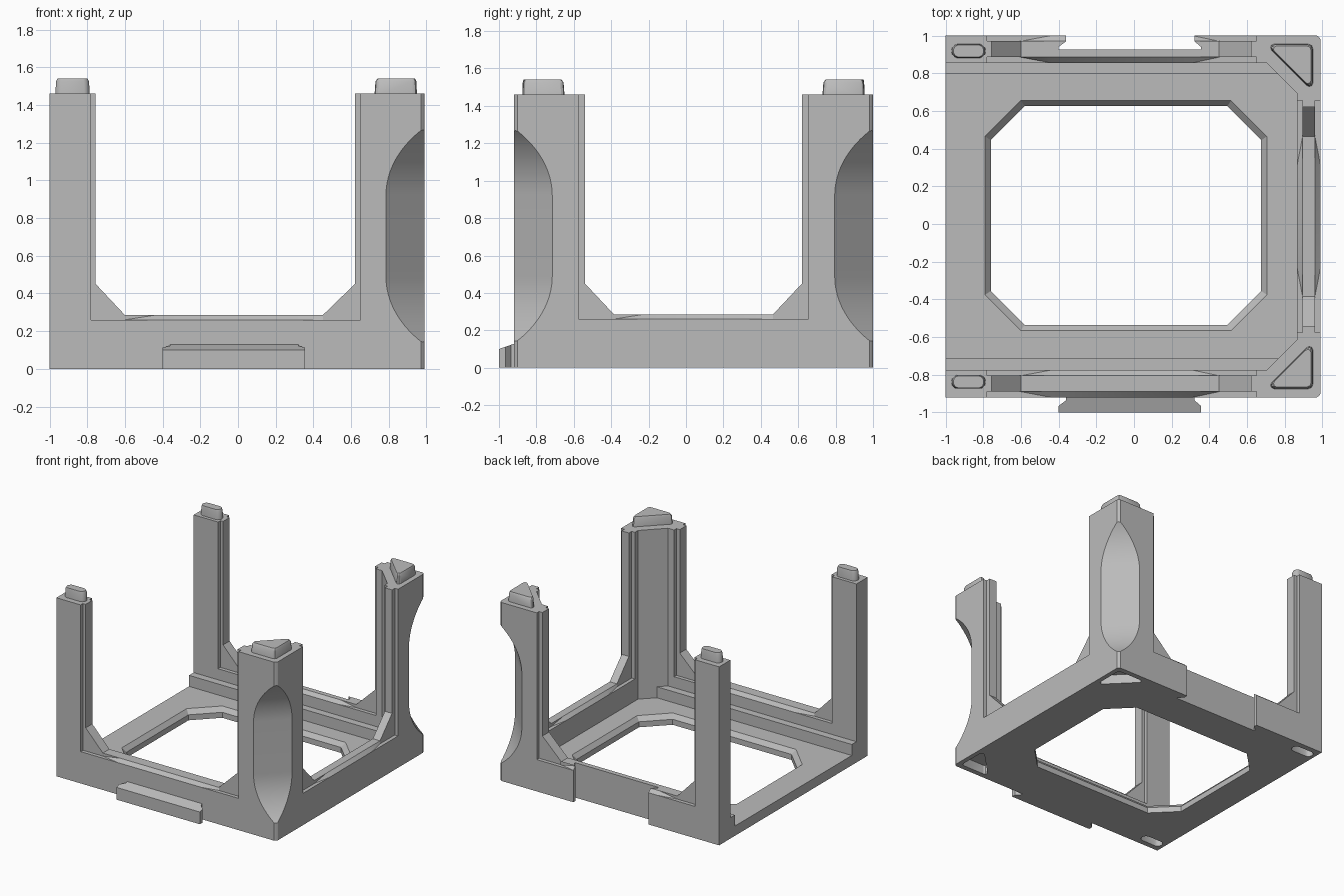
import bpy
import bmesh
import math

cube = bpy.data.objects.get("Cube")
if cube:
    bpy.data.objects.remove(cube, do_unlink=True)

grey = bpy.data.materials.new("plain grey")
grey.use_nodes = True
colour = (0.5, 0.5, 0.5, 1)
grey.diffuse_color = colour
grey.node_tree.nodes["Principled BSDF"].inputs["Base Color"].default_value = colour

# Main heights and plan limits
LEFT, RIGHT, FRONT = -1.0, 0.99, -0.92
WALL_IN, SIDE_IN = -0.775, 0.865
FLOOR, LEDGE, WALL, RIM, TOP = 0.08, 0.17, 0.26, 0.285, 1.46


def back(y):
    """Mirror a front depth to the back of the frame."""
    return 0.08 - y


def flip(points):
    return [(x, back(y)) for x, y in points]


def loft(name, rings):
    """Solid through rings of equally many 3D points."""
    bm = bmesh.new()
    loops = [[bm.verts.new(p) for p in ring] for ring in rings]
    n = len(loops[0])
    bm.faces.new(loops[0])
    bm.faces.new(loops[-1])
    for a, b in zip(loops, loops[1:]):
        for i in range(n):
            j = (i + 1) % n
            bm.faces.new((a[i], a[j], b[j], b[i]))
    bmesh.ops.recalc_face_normals(bm, faces=bm.faces)
    mesh = bpy.data.meshes.new(name)
    bm.to_mesh(mesh)
    bm.free()
    mesh.materials.append(grey)
    obj = bpy.data.objects.new(name, mesh)
    bpy.context.collection.objects.link(obj)
    return obj


def prism(name, points, lo, hi, axis="z"):
    place = {"x": lambda p, h: (h, p[0], p[1]),
             "y": lambda p, h: (p[0], h, p[1]),
             "z": lambda p, h: (p[0], p[1], h)}[axis]
    return loft(name, [[place(p, h) for p in points] for h in (lo, hi)])


def box(name, x0, x1, y0, y1, z0, z1):
    return prism(name, [(x0, y0), (x1, y0), (x1, y1), (x0, y1)], z0, z1)


def combine(target, tool, operation):
    mod = target.modifiers.new("shape", "BOOLEAN")
    mod.object, mod.operation, mod.solver = tool, operation, "EXACT"
    bpy.context.view_layer.objects.active = target
    bpy.ops.object.modifier_apply(modifier=mod.name)
    bpy.data.objects.remove(tool, do_unlink=True)


def octagon(x0, x1, y0, y1, c, z):
    return [(x0 + c, y0, z), (x1 - c, y0, z), (x1, y0 + c, z), (x1, y1 - c, z),
            (x1 - c, y1, z), (x0 + c, y1, z), (x0, y1 - c, z), (x0, y0 + c, z)]


def scaled(points, s, z):
    cx = sum(p[0] for p in points) / len(points)
    cy = sum(p[1] for p in points) / len(points)
    return [(cx + (x - cx) * s, cy + (y - cy) * s, z) for x, y in points]


def rail_profile(a, b, lo, hi):
    """U-shaped tongue with sloped corner gussets, between two posts."""
    return [(a - 0.1, 0.1), (a - 0.1, TOP), (a, TOP), (a, 0.45), (lo, RIM),
            (hi, RIM), (b, 0.45), (b, TOP), (b + 0.1, TOP), (b + 0.1, 0.1)]


def ridge(a, b, a2, b2, out, inn, t0, t1, swap=False):
    """Sloped cap widening the rail to the full wall thickness."""
    wide = [(a, t0), (a2, out), (b2, out), (b, t0),
            (b, t1), (b2, inn), (a2, inn), (a, t1)]
    thin = [(a, t0), (a2, t0), (b2, t0), (b, t0),
            (b, t1), (b2, t1), (a2, t1), (a, t1)]
    rings = []
    for pts, z in ((wide, WALL), (thin, RIM)):
        rings.append([(v, u, z) if swap else (u, v, z) for u, v in pts])
    return loft("ridge", rings)


# Floor plate with a chamfered octagonal opening
frame = box("frame", LEFT, 0.95, -0.85, back(-0.85), 0, FLOOR)
parts = []

# Front and back: ledge, wall, tongue, ridge and the two posts
corner_plan = [(0.65, FRONT), (0.97, FRONT), (0.982, -0.912), (RIGHT, -0.9),
               (RIGHT, -0.575), (SIDE_IN, -0.575), (SIDE_IN, -0.615),
               (0.705, WALL_IN), (0.65, WALL_IN)]
rail = rail_profile(-0.755, 0.62, -0.6, 0.45)
for m in (lambda y: y, back):
    parts += [
        box("ledge", LEFT, 0.765, m(-0.9), m(-0.715), 0, LEDGE),
        box("wall", -0.9, 0.8, m(FRONT), m(WALL_IN), 0, WALL),
        box("left_post", LEFT, -0.78, m(FRONT), m(WALL_IN), 0, TOP),
        prism("corner_post", [(x, m(y)) for x, y in corner_plan], 0, TOP),
        prism("tongue", rail, m(-0.89), m(-0.805), "y"),
        ridge(-0.6, 0.45, -0.44, 0.31, m(FRONT), m(WALL_IN), m(-0.89), m(-0.805)),
    ]

# Right side wall with its tongue
parts += [
    box("side_wall", SIDE_IN, RIGHT, -0.7, back(-0.7), 0, WALL),
    prism("side_tongue", rail_profile(-0.54, 0.62, -0.385, 0.465), 0.895, 0.96, "x"),
    ridge(-0.385, 0.465, -0.23, 0.31, RIGHT, SIDE_IN, 0.96, 0.895, True),
]

# Dovetail tab on the front
tab_plan = [(-0.36, -0.9), (-0.36, -0.935), (-0.4, -0.965), (-0.4, -1),
            (0.355, -1), (0.355, -0.965), (0.32, -0.935), (0.32, -0.9)]
parts.append(loft("tab", [[(x, y, 0) for x, y in tab_plan],
                          [(x, y, 0.1 + (y + 1) * 0.35) for x, y in tab_plan]]))
for part in parts:
    combine(frame, part, "UNION")

# Cut the opening
cuts = [loft("opening", [octagon(-0.76, 0.675, -0.535, 0.625, 0.18, -0.1),
                         octagon(-0.76, 0.675, -0.535, 0.625, 0.18, 0.045),
                         octagon(-0.79, 0.705, -0.565, 0.655, 0.19, FLOOR),
                         octagon(-0.79, 0.705, -0.565, 0.655, 0.19, 0.2)])]

# Cut the dovetail slot in the back wall
slot = [(-0.36, 1.05), (-0.36, 0.97), (-0.4, 0.94), (-0.4, 0.925),
        (0.355, 0.925), (0.355, 0.94), (0.32, 0.97), (0.32, 1.05)]
cuts.append(prism("slot", slot, -0.1, 0.4))

# Cut the curved scoops on the outer right corners
DEPTH, RUN, LOW, HIGH = 0.145, 0.36, 0.13, 1.28
radius = (DEPTH ** 2 + RUN ** 2) / (2 * DEPTH)
sweep = math.asin(RUN / radius)
arc = []
for i in range(17):
    t = sweep * (1 - i / 16)
    arc.append((DEPTH - radius * (1 - math.cos(t)), LOW + RUN - radius * math.sin(t)))
arc += [(d, LOW + HIGH - z) for d, z in reversed(arc)]
profile = [(-0.2, LOW)] + arc + [(-0.2, HIGH)]
k = math.sqrt(0.5)
for m in (lambda y: y, back):
    rings = [[(RIGHT - (d + w) * k, m(FRONT + (d - w) * k), z) for d, z in profile]
             for w in (-0.4, 0.4)]
    cuts.append(loft("scoop", rings))

# Pegs on the post tops, with matching sockets underneath
pill = []
for i in range(16):
    a = math.tau * (i + 0.5) / 16
    pill.append((-0.878 + math.copysign(0.055, math.cos(a)) + 0.037 * math.cos(a),
                 -0.838 + 0.037 * math.sin(a)))
triangle = [(0.724, -0.855), (0.728, -0.868), (0.742, -0.875), (0.925, -0.875),
            (0.943, -0.868), (0.95, -0.85), (0.95, -0.667), (0.943, -0.653),
            (0.93, -0.649), (0.917, -0.655), (0.73, -0.842)]
pegs = []
for kind, plan in (("left", pill), ("corner", triangle)):
    for side, pts in (("front", plan), ("back", flip(plan))):
        pegs.append(loft(side + "_" + kind + "_peg",
                         [scaled(pts, 1, TOP - 0.01), scaled(pts, 0.96, 1.525),
                          scaled(pts, 0.88, 1.54)]))
        cuts.append(loft("socket", [scaled(pts, 1.03, -0.05), scaled(pts, 1.03, 0.075)]))
for cut in cuts:
    combine(frame, cut, "DIFFERENCE")

# Smooth the curved faces, keep the edges sharp
bpy.ops.object.select_all(action="DESELECT")
for obj in [frame] + pegs:
    obj.select_set(True)
bpy.context.view_layer.objects.active = frame
bpy.ops.object.shade_smooth_by_angle(angle=math.radians(25))
